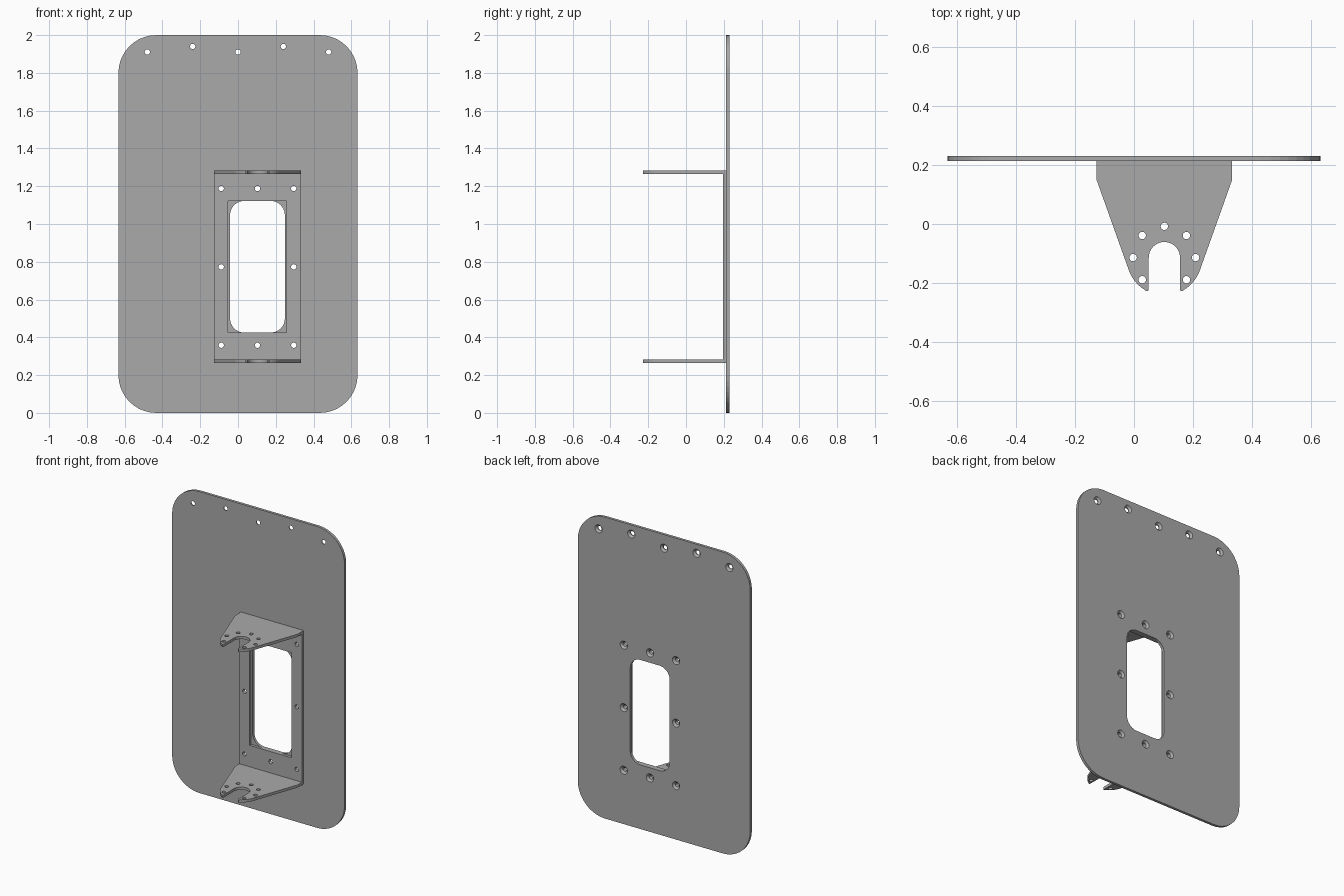
import bpy
import bmesh
from math import sin, cos, pi, radians
from mathutils import Matrix, Vector

if "Cube" in bpy.data.objects:
    bpy.data.objects.remove(bpy.data.objects["Cube"], do_unlink=True)

grey = bpy.data.materials.new("plain grey")
grey.use_nodes = True
GREY = (0.4, 0.4, 0.4, 1)
grey.diffuse_color = GREY
grey.node_tree.nodes["Principled BSDF"].inputs["Base Color"].default_value = GREY

UPRIGHT = Matrix.Rotation(pi / 2, 4, "X")    # drawing plane XY -> XZ, depth towards -y
CX = 0.103                                   # bracket centre line


def arc(cx, cy, r, start, end, steps=10):
    angles = [radians(start + (end - start) * i / steps) for i in range(steps + 1)]
    return [(cx + r * cos(a), cy + r * sin(a)) for a in angles]


def circle(cx, cy, r):
    return arc(cx, cy, r, 0, 345, 23)


def rounded_rect(x0, x1, y0, y1, r):
    return (arc(x1 - r, y1 - r, r, 0, 90) + arc(x0 + r, y1 - r, r, 90, 180)
            + arc(x0 + r, y0 + r, r, 180, 270) + arc(x1 - r, y0 + r, r, 270, 360))


def rect(x0, x1, y0, y1):
    return [(x0, y0), (x1, y0), (x1, y1), (x0, y1)]


def sheet(name, outlines, thickness, matrix):
    """Extrude a flat outline with cut-outs into a mesh sheet centred on its plane."""
    curve = bpy.data.curves.new(name, "CURVE")
    curve.dimensions = "2D"
    curve.fill_mode = "BOTH"
    curve.extrude = thickness / 2
    for points in outlines:
        spline = curve.splines.new("POLY")
        spline.points.add(len(points) - 1)
        for p, (x, y) in zip(spline.points, points):
            p.co = (x, y, 0, 1)
        spline.use_cyclic_u = True
    temp = bpy.data.objects.new(name + " outline", curve)
    bpy.context.collection.objects.link(temp)
    bpy.context.view_layer.update()
    mesh = bpy.data.meshes.new_from_object(temp.evaluated_get(bpy.context.evaluated_depsgraph_get()))
    bpy.data.objects.remove(temp, do_unlink=True)
    bm = bmesh.new()
    bm.from_mesh(mesh)
    bmesh.ops.remove_doubles(bm, verts=bm.verts, dist=1e-5)
    bmesh.ops.recalc_face_normals(bm, faces=bm.faces)
    bm.to_mesh(mesh)
    bm.free()
    mesh.name = name
    mesh.transform(matrix)
    mesh.materials.clear()
    mesh.materials.append(grey)
    for poly in mesh.polygons:
        poly.use_smooth = False
        poly.material_index = 0
    obj = bpy.data.objects.new(name, mesh)
    bpy.context.collection.objects.link(obj)
    return obj


# Hole positions
top_holes = [(x, 1.91 if i % 2 == 0 else 1.94) for i, x in enumerate((-0.48, -0.24, 0, 0.24, 0.48))]
mount_holes = [(CX + dx, 0.773 + dz) for dx in (-0.192, 0, 0.192) for dz in (-0.415, 0, 0.415)
               if dx or dz]

# Large back plate with rounded window
plate = sheet("back_plate",
              [rounded_rect(-0.633, 0.633, 0, 2, 0.2),
               rounded_rect(-0.042, 0.248, 0.425, 1.122, 0.075)]
              + [circle(x, z, 0.014) for x, z in top_holes + mount_holes],
              0.018, Matrix.Translation((0, 0.222, 0)) @ UPRIGHT)

# Countersinks: widen the rear rim of each hole with a conical cutter
bm = bmesh.new()
for x, z in top_holes + mount_holes:
    place = Matrix.Translation((x, 0.2255, z)) @ UPRIGHT
    bmesh.ops.create_cone(bm, cap_ends=True, segments=24, radius1=0.030, radius2=0.012,
                          depth=0.017, matrix=place)
cut_mesh = bpy.data.meshes.new("countersink_cutter")
bm.to_mesh(cut_mesh)
bm.free()
cut_mesh.materials.append(grey)
cutter = bpy.data.objects.new("countersink_cutter", cut_mesh)
bpy.context.collection.objects.link(cutter)
cutter.hide_render = True
cutter.hide_viewport = True
mod = plate.modifiers.new("countersinks", "BOOLEAN")
mod.operation = "DIFFERENCE"
mod.solver = "EXACT"
mod.object = cutter

# Bracket web with square window
sheet("bracket_web",
      [rect(CX - 0.23, CX + 0.23, 0.265, 1.283), rect(CX - 0.155, CX + 0.155, 0.425, 1.122)]
      + [circle(x, z, 0.014) for x, z in mount_holes],
      0.018, Matrix.Translation((0, 0.204, 0)) @ UPRIGHT)

# Bracket flanges: tapered tongue with an open slot and a ring of holes
SY = -0.114
half = ([(0.23, 0.213), (0.23, 0.15)] + arc(0, SY, 0.128, -18, -58, 8)
        + [(0.062, -0.228), (0.056, -0.228), (0.053, -0.222)] + arc(0, SY, 0.053, 0, 90))
outline = [(CX + x, y) for x, y in half] + [(CX - x, y) for x, y in reversed(half[:-1])]
ring = [circle(CX + 0.106 * sin(i * pi / 4), SY + 0.106 * cos(i * pi / 4), 0.0125)
        for i in range(-3, 4)]
for name, z in (("lower_flange", 0.274), ("upper_flange", 1.274)):
    sheet(name, [outline] + ring, 0.018, Matrix.Translation((0, 0, z)))
